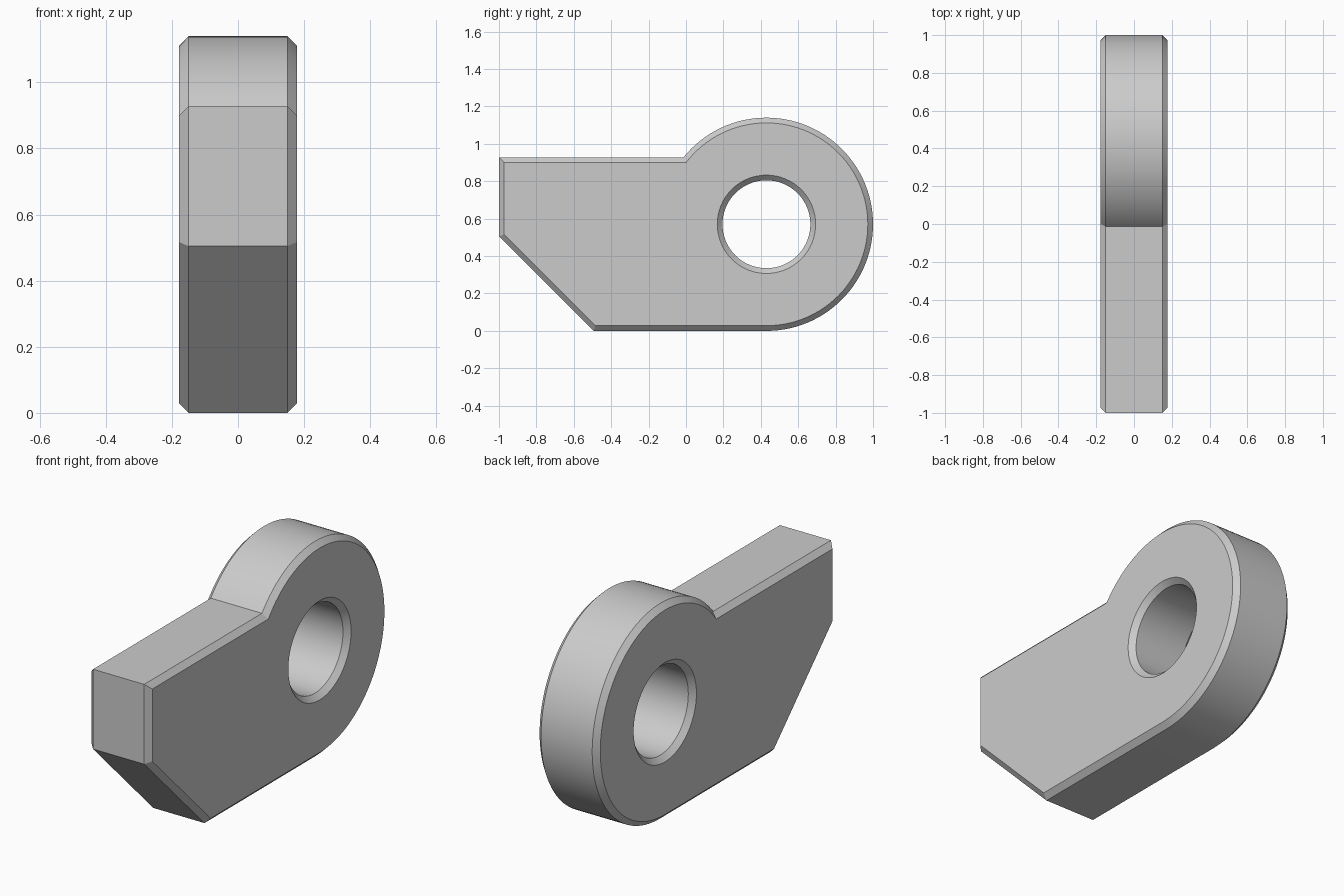
import bpy
import bmesh
from math import sqrt, sin, cos, pi, atan2

cube = bpy.data.objects.get("Cube")
if cube:
    bpy.data.objects.remove(cube, do_unlink=True)

# Main dimensions
CY, CZ, RADIUS, BORE = 0.43, 0.57, 0.57, 0.235
TOP, CORNER = 0.928, -0.495
HALF, CHAMFER = 0.178, 0.028
ARC_STEPS, BORE_STEPS = 72, 64


def outline(inset):
    """Side profile (y, z): angled tail, flat top and round eye."""
    r, top = RADIUS - inset, TOP - inset
    corner = CORNER + inset * sqrt(2)
    front = -1 + inset
    start = pi - atan2(top - CZ, sqrt(r * r - (top - CZ) ** 2))
    arc = [start + (-pi / 2 - start) * i / ARC_STEPS for i in range(ARC_STEPS + 1)]
    pts = [(corner - inset, inset), (front, corner - front), (front, top)]
    return pts + [(CY + r * cos(a), CZ + r * sin(a)) for a in arc]


def bore(inset):
    """Round hole, wider where the rim is chamfered."""
    r = BORE + inset
    angles = [2 * pi * i / BORE_STEPS for i in range(BORE_STEPS)]
    return [(CY + r * cos(a), CZ + r * sin(a)) for a in angles]


bm = bmesh.new()
stations = [(-HALF, CHAMFER), (CHAMFER - HALF, 0), (HALF - CHAMFER, 0), (HALF, CHAMFER)]
rims = {0: [], len(stations) - 1: []}

# Walls and chamfers of the outline and the bore
for profile in (outline, bore):
    loops = [[bm.verts.new((x, y, z)) for y, z in profile(d)] for x, d in stations]
    for a, b in zip(loops, loops[1:]):
        for i in range(len(a)):
            j = (i + 1) % len(a)
            bm.faces.new((a[i], a[j], b[j], b[i]))
    for k, rim in rims.items():
        loop = loops[k]
        rim += [bm.edges.get((loop[i - 1], loop[i])) for i in range(len(loop))]

# Flat side faces around the bore
for rim in rims.values():
    bmesh.ops.triangle_fill(bm, edges=rim, use_beauty=True)
bmesh.ops.recalc_face_normals(bm, faces=bm.faces)

mesh = bpy.data.meshes.new("eye_bracket")
bm.to_mesh(mesh)
bm.free()
bracket = bpy.data.objects.new("eye_bracket", mesh)
bpy.context.collection.objects.link(bracket)

# Plain grey finish
grey = bpy.data.materials.new("plain grey")
grey.use_nodes = True
colour = (0.6, 0.6, 0.6, 1)
grey.diffuse_color = colour
grey.node_tree.nodes["Principled BSDF"].inputs["Base Color"].default_value = colour
mesh.materials.append(grey)

# Smooth curves, crisp chamfer edges
bpy.ops.object.select_all(action="DESELECT")
bracket.select_set(True)
bpy.context.view_layer.objects.active = bracket
bpy.ops.object.shade_smooth_by_angle(angle=pi / 6)
